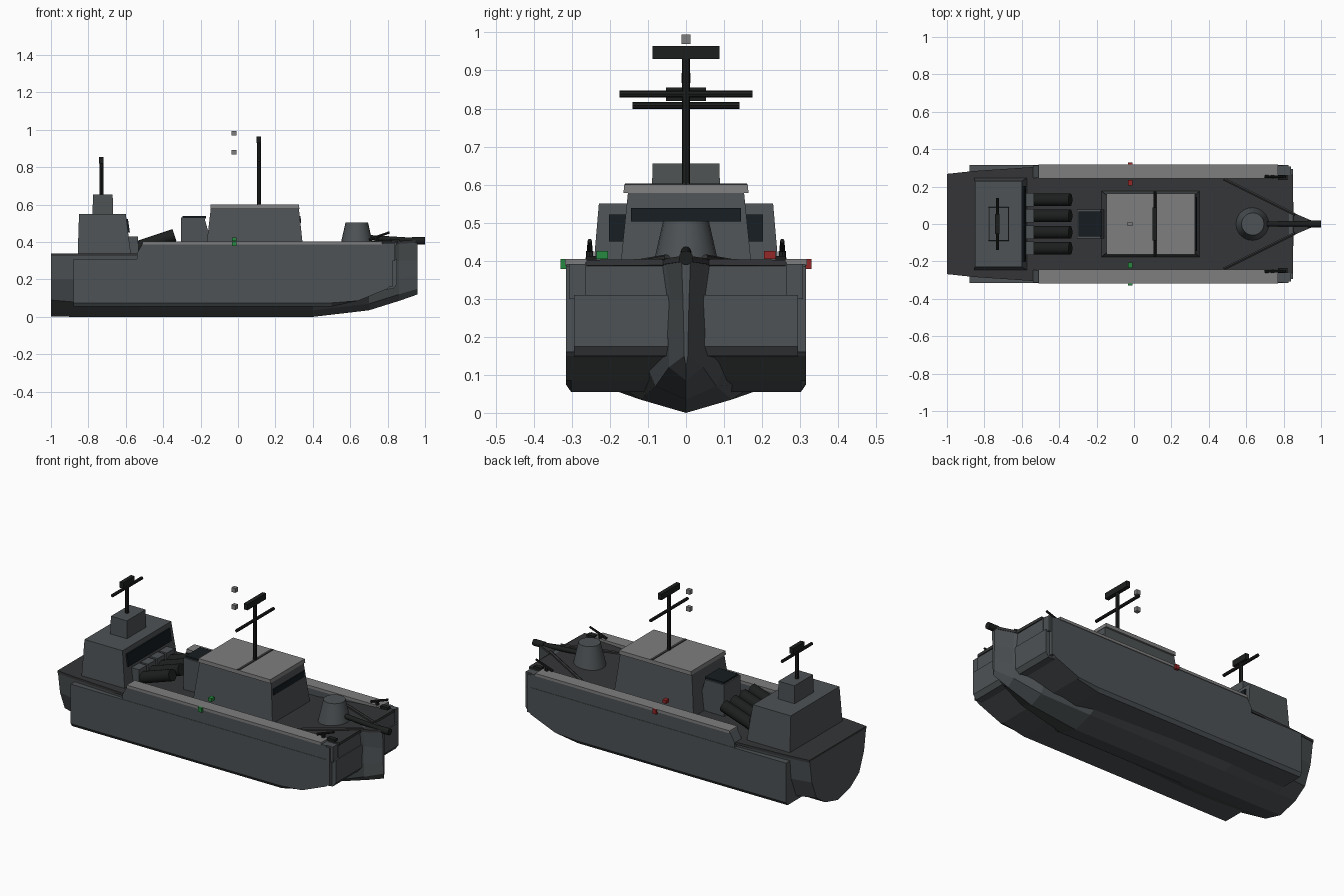
import bpy, bmesh, math
from mathutils import Vector

if "Cube" in bpy.data.objects:
    bpy.data.objects.remove(bpy.data.objects["Cube"])


def material(name, r, g, b):
    m = bpy.data.materials.new(name)
    m.diffuse_color = (r, g, b, 1)
    m.use_nodes = True
    m.node_tree.nodes["Principled BSDF"].inputs["Base Color"].default_value = m.diffuse_color
    return m


HULL = material("hull_grey", 0.075, 0.085, 0.09)
DECK = material("deck_dark", 0.035, 0.036, 0.038)
LIGHT = material("roof_grey", 0.21, 0.21, 0.21)
BLACK = material("black", 0.012, 0.013, 0.013)
GLASS = material("glass", 0.008, 0.012, 0.015)
RED = material("red", 0.3, 0.02, 0.02)
GREEN = material("green", 0.02, 0.25, 0.05)


def mesh(name, verts, faces, mat):
    me = bpy.data.meshes.new(name)
    me.from_pydata(verts, [], faces)
    bm = bmesh.new()
    bm.from_mesh(me)
    bmesh.ops.recalc_face_normals(bm, faces=bm.faces)
    bm.to_mesh(me)
    bm.free()
    me.materials.append(mat)
    ob = bpy.data.objects.new(name, me)
    bpy.context.collection.objects.link(ob)
    return ob


def loft(name, rings, mat):
    n = len(rings[0])
    verts = [p for r in rings for p in r]
    faces = [(i * n + j, i * n + (j + 1) % n, (i + 1) * n + (j + 1) % n, (i + 1) * n + j)
             for i in range(len(rings) - 1) for j in range(n)]
    faces += [tuple(range(n)), tuple(range(len(verts) - n, len(verts)))]
    return mesh(name, verts, faces, mat)


def taper(name, base, top, z0, z1, mat, y=0):
    """Block from (x0, x1, half_width) at z0 to the same at z1."""
    ring = lambda b, z: [(b[0], y - b[2], z), (b[1], y - b[2], z), (b[1], y + b[2], z), (b[0], y + b[2], z)]
    return loft(name, [ring(base, z0), ring(top, z1)], mat)


def box(name, x0, x1, y0, y1, z0, z1, mat):
    b = (x0, x1, (y1 - y0) / 2)
    return taper(name, b, b, z0, z1, mat, (y0 + y1) / 2)


def extrude(name, profile, y0, y1, mat):
    return loft(name, [[(x, y, z) for x, z in profile] for y in (y0, y1)], mat)


def rod(name, a, b, r0, r1, mat, sides=12):
    a, b = Vector(a), Vector(b)
    d = b - a
    bpy.ops.mesh.primitive_cone_add(vertices=sides, radius1=r0, radius2=r1, depth=d.length,
                                    location=(a + b) / 2, rotation=d.to_track_quat('Z', 'Y').to_euler())
    ob = bpy.context.object
    ob.name = name
    ob.data.materials.append(mat)
    if sides > 6:
        bpy.ops.object.shade_smooth_by_angle(angle=math.radians(35))
    return ob


# central hull: half sections from deck edge to keel, mirrored
sections = [
    (-1.0, [(.265, .33), (.245, .20), (.20, .09), (.12, .035), (0, .003)]),
    (-.88, [(.28, .33), (.27, .20), (.22, .08), (.12, .035), (0, 0)]),
    (-.52, [(.30, .33), (.28, .20), (.22, .07), (.12, .035), (0, 0)]),
    (.40, [(.245, .34), (.24, .20), (.19, .08), (.12, .035), (0, 0)]),
    (.70, [(.15, .38), (.13, .25), (.11, .14), (.08, .07), (0, .035)]),
    (.86, [(.055, .405), (.04, .30), (.045, .20), (.045, .12), (0, .085)]),
    (.96, [(.012, .41), (.008, .30), (.006, .22), (.005, .15), (0, .12)]),
]
rings = [[(x, y, z) for y, z in s] + [(x, -y, z) for y, z in reversed(s[:-1])] for x, s in sections]
loft("central_hull", rings, HULL)

# broad side hull
side = [(-.88, .055), (.5, .055), (.64, .085), (.8, .15), (.82, .17), (.82, .31), (-.88, .31)]
lower = [(x, .055 if z < .06 else z) for x, z in side]
inset = [(x, max(z, .075)) for x, z in side]
loft("side_hull", [[(x, y, z) for x, z in p] for p, y in
                   ((inset, -.316), (lower, -.302), (lower, .302), (inset, .316))], HULL)

# bow shoulders
extrude("bow_shoulder_lower", [(.78, .145), (.83, .15), (.85, .175), (.85, .31), (.78, .31)], -.295, .295, HULL)
box("bow_shoulder_upper", .78, .845, -.265, .265, .30, .395, HULL)

# deck, sheering up to the bow
deck = [(-1, .268, .34), (-.86, .283, .34), (-.52, .306, .34), (-.5, .25, .34), (.35, .25, .35),
        (.6, .25, .38), (.85, .262, .402), (.852, .06, .405), (.96, .014, .412)]
loft("deck", [[(x, -w, z - .015), (x, w, z - .015), (x, w, z), (x, -w, z)] for x, w, z in deck], DECK)

for s, tag, lamp in ((-1, "right", GREEN), (1, "left", RED)):
    def sbox(name, x0, x1, a, b, z0, z1, mat):
        return box(name + "_" + tag, x0, x1, min(s * a, s * b), max(s * a, s * b), z0, z1, mat)
    # bulwark with light cap
    extrude("bulwark_" + tag, [(-.54, .30), (.8, .30), (.8, .392), (-.51, .392), (-.54, .34)],
            s * .247, s * .314, HULL)
    sbox("bulwark_cap", -.51, .77, .243, .318, .388, .404, LIGHT)
    sbox("bow_bulwark", .77, .84, .265, .308, .30, .392, HULL)
    sbox("bow_fender", .80, .825, .26, .316, .16, .385, HULL)
    # bow breakwater
    rod("breakwater_" + tag, (.48, s * .24, .375), (.86, s * .05, .408), .009, .009, DECK, 6)
    # small deck guns
    rod("small_gun_" + tag, (.70, s * .253, .412), (.81, s * .253, .452), .008, .006, BLACK, 8)
    rod("small_gun_mount_" + tag, (.74, s * .253, .36), (.74, s * .253, .425), .012, .01, BLACK, 8)
    sbox("bow_cleat", .77, .82, .235, .262, .395, .412, BLACK)
    # navigation lamps
    sbox("side_lamp_outer", -.033, -.009, .312, .33, .378, .404, lamp)
    sbox("side_lamp_inner", -.033, -.009, .205, .235, .405, .425, lamp)

# main cabin
taper("cabin", (-.175, .352, .178), (-.145, .325, .152), .33, .585, HULL)
taper("cabin_roof", (-.148, .328, .164), (-.146, .326, .163), .578, .60, LIGHT)
loft("cabin_window", [[(x + .004, -.145, z), (x + .004, .145, z), (x - .02, .145, z), (x - .02, -.145, z)]
                      for x, z in ((.334, .503), (.330, .538))], GLASS)
box("roof_seam", .106, .122, -.16, .16, .598, .603, DECK)

# funnel behind the cabin
extrude("funnel", [(-.305, .33), (-.305, .53), (-.18, .53), (-.16, .46), (-.16, .33)], -.078, .078, HULL)
box("funnel_top", -.297, -.172, -.068, .068, .525, .54, GLASS)

# aft house
taper("aft_house", (-.857, -.572, .248), (-.85, -.60, .229), .33, .55, HULL)
taper("aft_house_window", (-.62, -.578, .203), (-.62, -.588, .203), .45, .522, GLASS)
taper("aft_house_top", (-.778, -.668, .09), (-.775, -.67, .088), .55, .655, HULL)

# launch tubes and their rest
for i, y in enumerate((-.13, -.044, .044, .13)):
    rod("launch_tube_%d" % i, (-.555, y, .365), (-.34, y, .437), .034, .034, BLACK, 12)
    box("tube_rest_%d" % i, -.585, -.535, y - .036, y + .036, .335, .43, HULL)

# masts: x, base, top, yard half length, yard z, radar half length, radar z range
for tag, x, z0, z1, yh, yz, rh, r0, r1 in (("fore", .112, .59, .965, .175, .838, .088, .93, .965),
                                           ("aft", -.73, .65, .855, .14, .808, .053, .82, .855)):
    rod(tag + "_mast", (x, 0, z0), (x, 0, z1), .011, .011, BLACK, 8)
    rod(tag + "_yard", (x, -yh, yz), (x, yh, yz), .009, .009, BLACK, 8)
    box(tag + "_radar", x - .012, x + .012, -rh, rh, r0, r1, BLACK)
for z in (.88, .982):
    box("mast_lamp", -.034, -.009, -.012, .012, z - .013, z + .013, LIGHT)

# bow gun
rod("gun_turret", (.635, 0, .36), (.635, 0, .505), .093, .06, HULL, 20)
rod("gun_barrel", (.68, 0, .425), (.95, 0, .408), .014, .014, BLACK)
rod("gun_muzzle", (.93, 0, .407), (1.0, 0, .407), .019, .019, BLACK)
